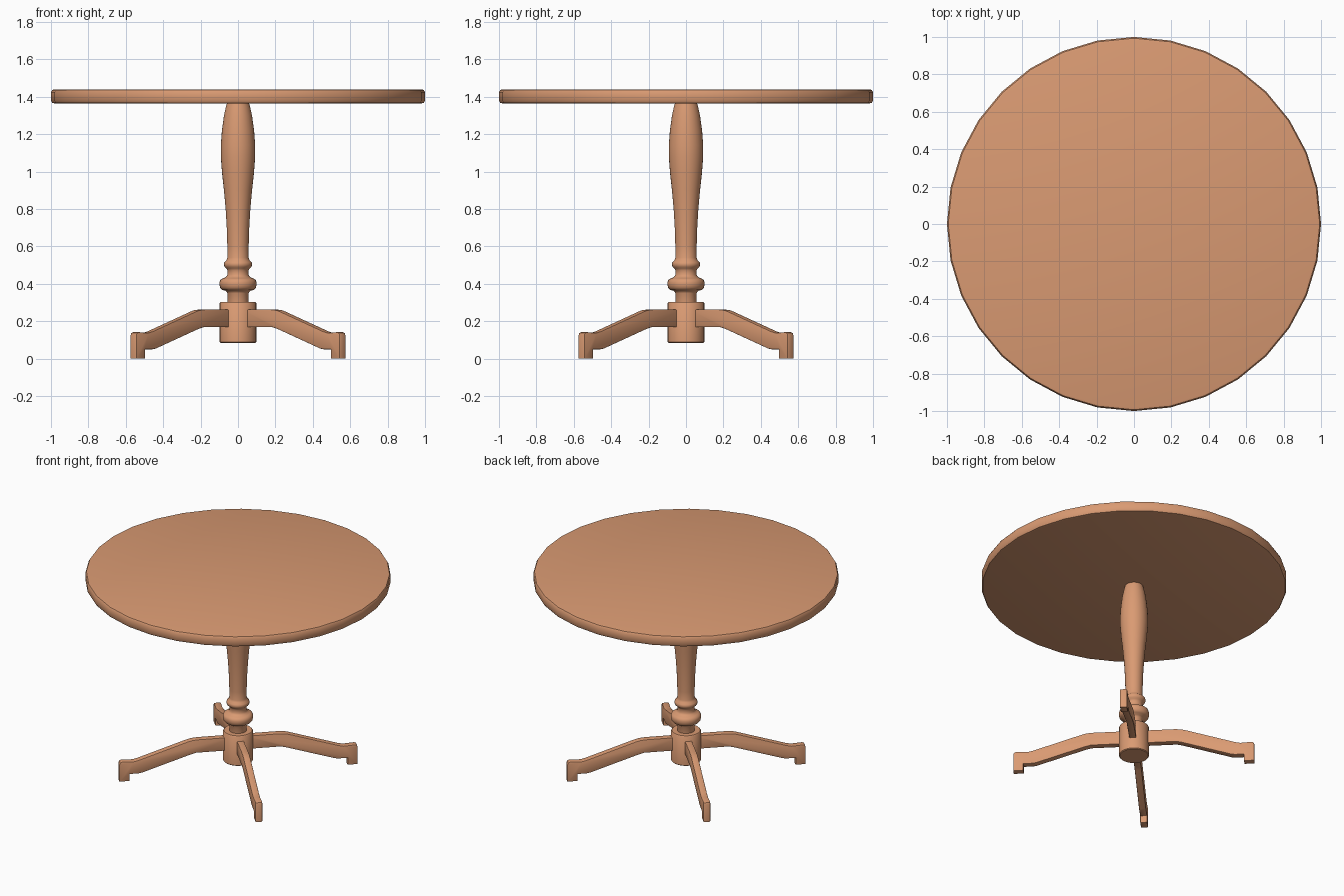
import bpy, bmesh, math
from mathutils import Matrix

if "Cube" in bpy.data.objects:
    bpy.data.objects.remove(bpy.data.objects["Cube"])

wood = bpy.data.materials.new("warm wood")
wood.diffuse_color = (0.70, 0.325, 0.17, 1)
wood.use_nodes = True
wood.node_tree.nodes["Principled BSDF"].inputs["Base Color"].default_value = wood.diffuse_color


def finish(bm, name, angle=40):
    bmesh.ops.recalc_face_normals(bm, faces=bm.faces)
    me = bpy.data.meshes.new(name)
    bm.to_mesh(me)
    bm.free()
    me.materials.append(wood)
    ob = bpy.data.objects.new(name, me)
    bpy.context.collection.objects.link(ob)
    bpy.ops.object.select_all(action='DESELECT')
    ob.select_set(True)
    bpy.context.view_layer.objects.active = ob
    bpy.ops.object.shade_smooth_by_angle(angle=math.radians(angle))
    return ob


def lathe(name, profile, sides=32, angle=40):
    """Turned solid from (radius, height) points, capped at both ends."""
    bm = bmesh.new()
    rings = []
    for r, z in profile:
        rings.append([bm.verts.new((r * math.cos(2 * math.pi * i / sides),
                                    r * math.sin(2 * math.pi * i / sides), z))
                      for i in range(sides)])
    for a, b in zip(rings, rings[1:]):
        for i in range(sides):
            j = (i + 1) % sides
            bm.faces.new((a[i], a[j], b[j], b[i]))
    bm.faces.new(rings[0])
    bm.faces.new(rings[-1])
    return finish(bm, name, angle)


# Round top with softened rim
lathe("table_top", [(0.982, 1.365), (0.993, 1.368), (1.0, 1.38), (1.0, 1.425),
                    (0.993, 1.437), (0.982, 1.44)])

# Turned column with two rings and a vase-shaped shaft
lathe("column", [
    (0.057, 0.28), (0.057, 0.35), (0.064, 0.362), (0.085, 0.368), (0.096, 0.380),
    (0.099, 0.395), (0.099, 0.408), (0.094, 0.422), (0.080, 0.430), (0.064, 0.436),
    (0.057, 0.448), (0.057, 0.472), (0.062, 0.482), (0.071, 0.490), (0.076, 0.503),
    (0.073, 0.516), (0.062, 0.526), (0.057, 0.540), (0.057, 0.60), (0.060, 0.70),
    (0.066, 0.80), (0.075, 0.90), (0.085, 0.99), (0.092, 1.08), (0.092, 1.14),
    (0.086, 1.22), (0.075, 1.30), (0.065, 1.345), (0.058, 1.37)], angle=60)

# Hub that holds the legs
lathe("hub", [(0.093, 0.085), (0.098, 0.090), (0.098, 0.296), (0.093, 0.302)])

# Four diagonal legs: (radial distance, height) outline given thickness
outline = [(0.06, 0.168), (0.28, 0.168), (0.32, 0.158), (0.64, 0.054),
           (0.665, 0.050), (0.725, 0.050), (0.725, 0.0), (0.792, 0.0),
           (0.792, 0.125), (0.787, 0.137), (0.775, 0.142), (0.70, 0.138),
           (0.665, 0.146), (0.34, 0.252), (0.31, 0.260), (0.27, 0.263),
           (0.06, 0.263)]
half = 0.023
for n, corner in enumerate(("back_right", "back_left", "front_left", "front_right")):
    bm = bmesh.new()
    sides = [[bm.verts.new((r, y, z)) for r, z in outline] for y in (-half, half)]
    caps = [bm.faces.new(s) for s in sides]
    count = len(outline)
    for i in range(count):
        j = (i + 1) % count
        bm.faces.new((sides[0][i], sides[0][j], sides[1][j], sides[1][i]))
    bmesh.ops.recalc_face_normals(bm, faces=bm.faces)
    # Soften the long edges
    rim = list({e for f in caps for e in f.edges})
    bmesh.ops.bevel(bm, geom=rim, offset=0.005, segments=2, profile=0.5,
                    affect='EDGES')
    turn = Matrix.Rotation(math.radians(45 + 90 * n), 3, 'Z')
    bmesh.ops.rotate(bm, verts=bm.verts, cent=(0, 0, 0), matrix=turn)
    finish(bm, corner + "_leg")
